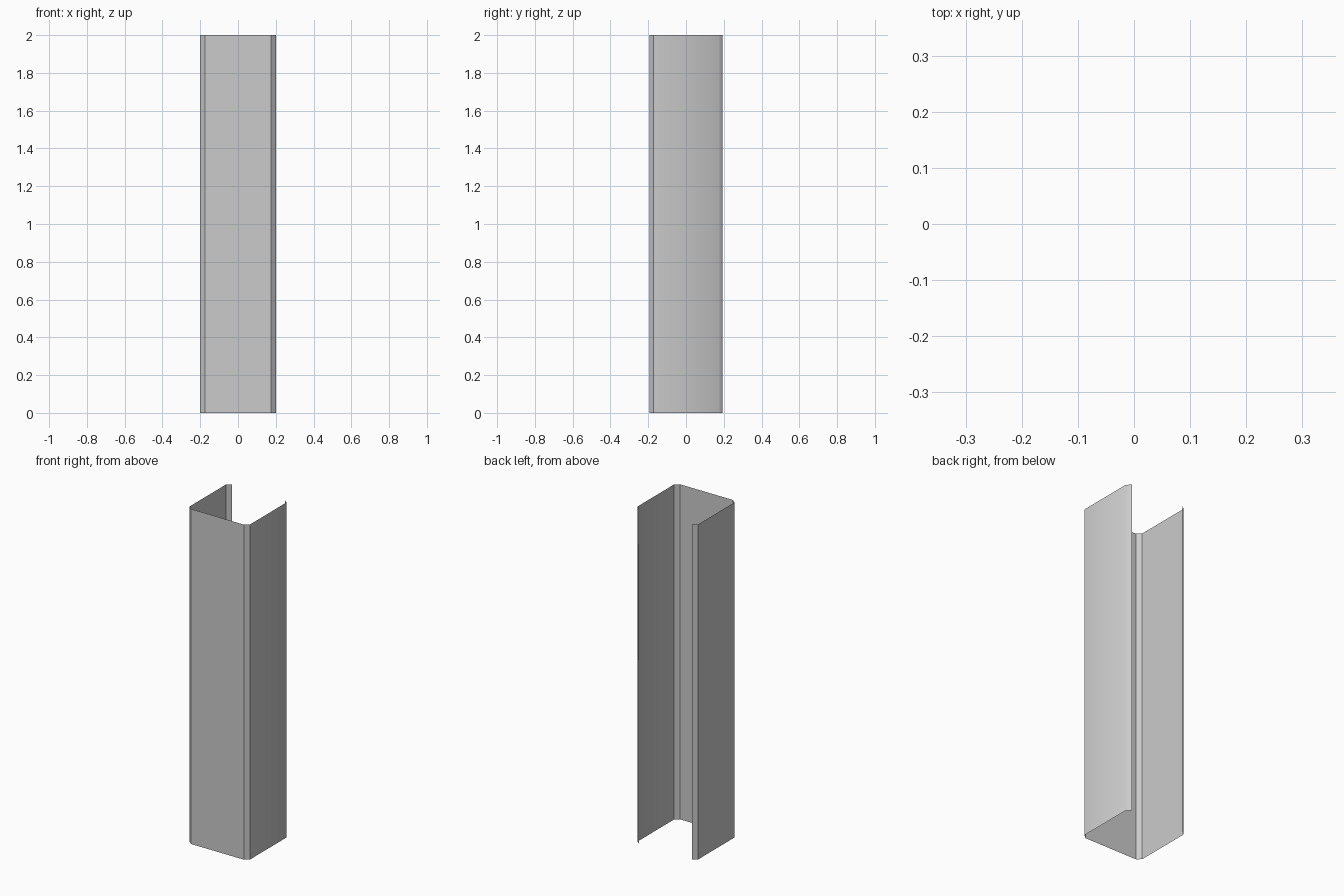
import bpy, bmesh

if "Cube" in bpy.data.objects:
    bpy.data.objects.remove(bpy.data.objects["Cube"])

HX, HY = 0.2, 0.193      # half width and half depth
CX, CY = 0.025, 0.022    # corner chamfer size
HEIGHT = 2.0

# Right half of the open channel profile, front centre side to back lip
half = [(HX - CX, -HY), (HX, -HY + CY), (HX, HY - CY), (HX - CX, HY)]
profile = [(-x, y) for x, y in reversed(half)] + half

# Sweep the thin sheet profile upwards; both ends and the back stay open
bm = bmesh.new()
verts = [bm.verts.new((x, y, 0)) for x, y in profile]
edges = [bm.edges.new(pair) for pair in zip(verts, verts[1:])]
swept = bmesh.ops.extrude_edge_only(bm, edges=edges)["geom"]
top = [g for g in swept if isinstance(g, bmesh.types.BMVert)]
bmesh.ops.translate(bm, verts=top, vec=(0, 0, HEIGHT))

# Outward facing sheet
bm.normal_update()
front = min(bm.faces, key=lambda f: f.calc_center_median().y)
bmesh.ops.recalc_face_normals(bm, faces=bm.faces)
bm.normal_update()
if front.normal.y > 0:
    bmesh.ops.reverse_faces(bm, faces=bm.faces)

# Crisp folds everywhere except the soft bend at the back right
for f in bm.faces:
    f.smooth = True
for e in bm.edges:
    mid = (e.verts[0].co + e.verts[1].co) / 2
    soft = mid.x > HX - 0.001 and mid.y > 0
    e.smooth = len(e.link_faces) != 2 or soft

mesh = bpy.data.meshes.new("channel_post")
bm.to_mesh(mesh)
bm.free()
post = bpy.data.objects.new("channel_post", mesh)
bpy.context.collection.objects.link(post)
